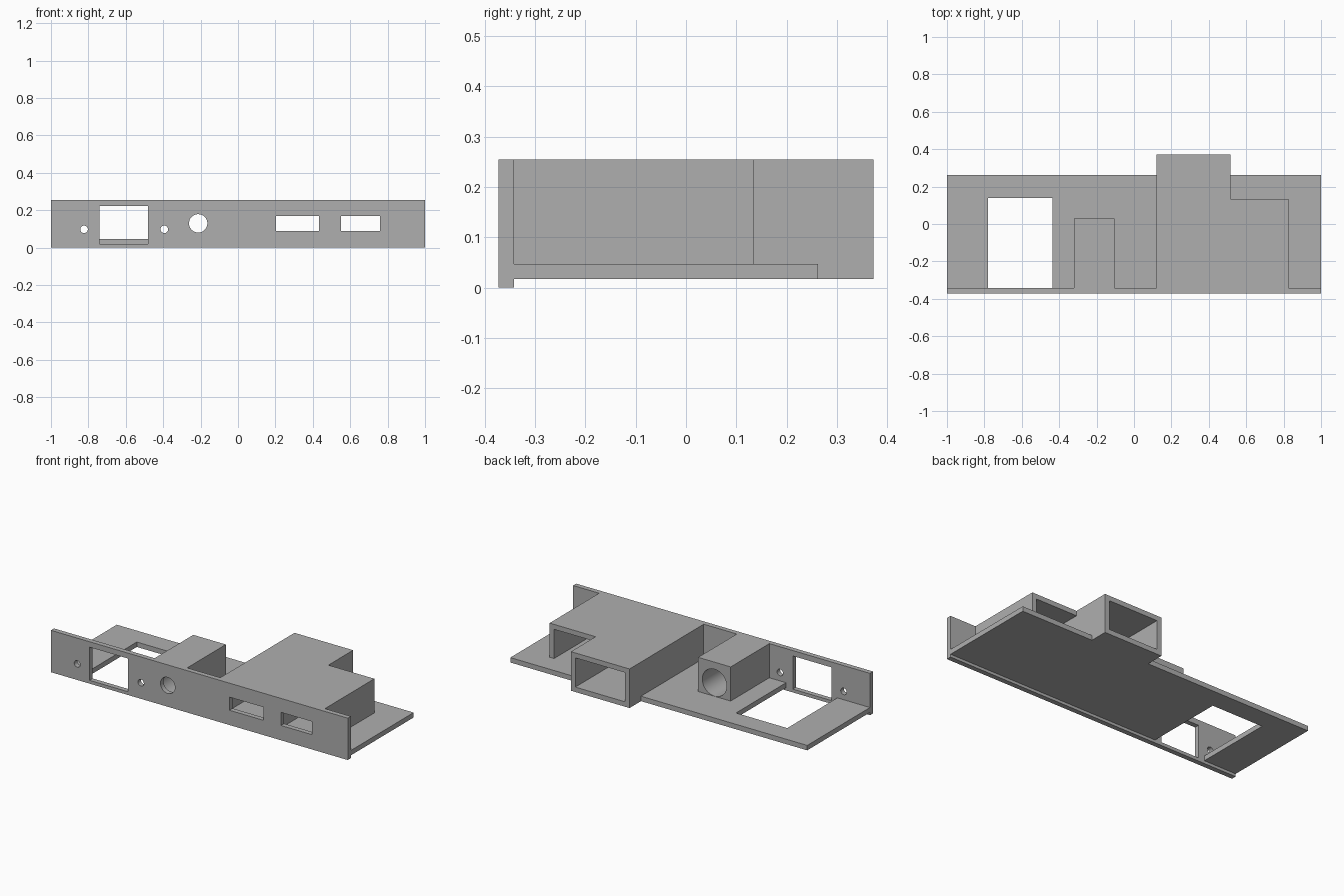
import bpy
import bmesh
import math
from mathutils import Matrix, Vector

cube = bpy.data.objects.get("Cube")
if cube:
    bpy.data.objects.remove(cube, do_unlink=True)

# Shared grey plastic
GREY = (0.43, 0.43, 0.43, 1.0)
grey = bpy.data.materials.new("grey plastic")
grey.use_nodes = True
grey.diffuse_color = GREY
grey.node_tree.nodes["Principled BSDF"].inputs["Base Color"].default_value = GREY

# Main dimensions
WALL = 0.03
FRONT, PLATE_BACK, BASE_BACK = -0.372, -0.342, 0.262
BOTTOM, FLOOR, TOP = 0.017, 0.047, 0.255
CEILING = TOP - WALL


def make_object(name, bm):
    bmesh.ops.recalc_face_normals(bm, faces=bm.faces)
    mesh = bpy.data.meshes.new(name)
    bm.to_mesh(mesh)
    bm.free()
    mesh.materials.append(grey)
    obj = bpy.data.objects.new(name, mesh)
    bpy.context.scene.collection.objects.link(obj)
    return obj


def box(name, x, y, z):
    bm = bmesh.new()
    size = Vector((x[1] - x[0], y[1] - y[0], z[1] - z[0]))
    centre = Vector((sum(x), sum(y), sum(z))) / 2
    bmesh.ops.create_cube(bm, size=1, matrix=Matrix.Translation(centre) @ Matrix.Diagonal(size).to_4x4())
    return make_object(name, bm)


def rod(name, x, z, radius, y):
    bm = bmesh.new()
    place = Matrix.Translation((x, sum(y) / 2, z)) @ Matrix.Rotation(math.pi / 2, 4, "X")
    bmesh.ops.create_cone(bm, cap_ends=True, segments=48, radius1=radius, radius2=radius,
                          depth=y[1] - y[0], matrix=place)
    return make_object(name, bm)


def prism(name, outline, z):
    bm = bmesh.new()
    face = bm.faces.new([bm.verts.new((x, y, z[0])) for x, y in outline])
    grown = bmesh.ops.extrude_face_region(bm, geom=[face])["geom"]
    verts = [v for v in grown if isinstance(v, bmesh.types.BMVert)]
    bmesh.ops.translate(bm, vec=(0, 0, z[1] - z[0]), verts=verts)
    return make_object(name, bm)


def cut(target, cutters):
    bpy.context.view_layer.objects.active = target
    for cutter in cutters:
        cutter.hide_render = True
        mod = target.modifiers.new("opening", "BOOLEAN")
        mod.operation = "DIFFERENCE"
        mod.solver = "EXACT"
        mod.object = cutter
        bpy.ops.object.modifier_apply(modifier=mod.name)
        bpy.data.objects.remove(cutter, do_unlink=True)


# Base plate with a notch behind the window and a tongue under the long housing
LONG_X, LONG_BACK = (0.12, 0.515), 0.372
base = prism("base_plate", [
    (-1, PLATE_BACK), (-0.78, PLATE_BACK), (-0.78, 0.14), (-0.435, 0.14),
    (-0.435, PLATE_BACK), (1, PLATE_BACK), (1, BASE_BACK),
    (LONG_X[1], BASE_BACK), (LONG_X[1], LONG_BACK),
    (LONG_X[0], LONG_BACK), (LONG_X[0], BASE_BACK), (-1, BASE_BACK),
], (BOTTOM, FLOOR))

# Front panel with its window, sockets, screw holes and round hole
panel = box("front_panel", (-1, 1), (FRONT, PLATE_BACK), (0, TOP))
through = (FRONT - 0.1, PLATE_BACK + 0.1)
cutters = [box("cutter", x, through, z) for x, z in (
    ((-0.74, -0.48), (0.02, 0.222)),
    ((0.203, 0.433), (0.09, 0.17)),
    ((0.55, 0.76), (0.09, 0.17)),
)]
cutters += [rod("cutter", x, z, r, through) for x, z, r in (
    (-0.823, 0.098, 0.02), (-0.394, 0.098, 0.02), (-0.213, 0.13, 0.049),
)]
cut(panel, cutters)

# Bored block behind the round hole
block = box("bored_block", (-0.322, -0.103), (PLATE_BACK, 0.03), (FLOOR, TOP))
cut(block, [rod("cutter", -0.213, 0.13, 0.082, (PLATE_BACK - 0.1, 0.13))])

# Long housing, open at the rear
long_housing = box("long_housing", LONG_X, (PLATE_BACK, LONG_BACK), (FLOOR, TOP))
cut(long_housing, [box("cutter", (LONG_X[0] + WALL, LONG_X[1] - WALL),
                       (PLATE_BACK - 0.1, LONG_BACK + 0.1), (0, CEILING))])

# Short housing, sharing the side wall of the long one
SHORT_X, SHORT_BACK = (LONG_X[1], 0.825), 0.134
short_housing = box("short_housing", SHORT_X, (PLATE_BACK, SHORT_BACK), (FLOOR, TOP))
cut(short_housing, [box("cutter", (SHORT_X[0] - 0.1, SHORT_X[1] - WALL),
                        (PLATE_BACK - 0.1, SHORT_BACK + 0.1), (0, CEILING))])

# Smooth only the round bores
for obj in (panel, block):
    bpy.ops.object.select_all(action="DESELECT")
    obj.select_set(True)
    bpy.context.view_layer.objects.active = obj
    bpy.ops.object.shade_smooth_by_angle(angle=math.radians(30))
